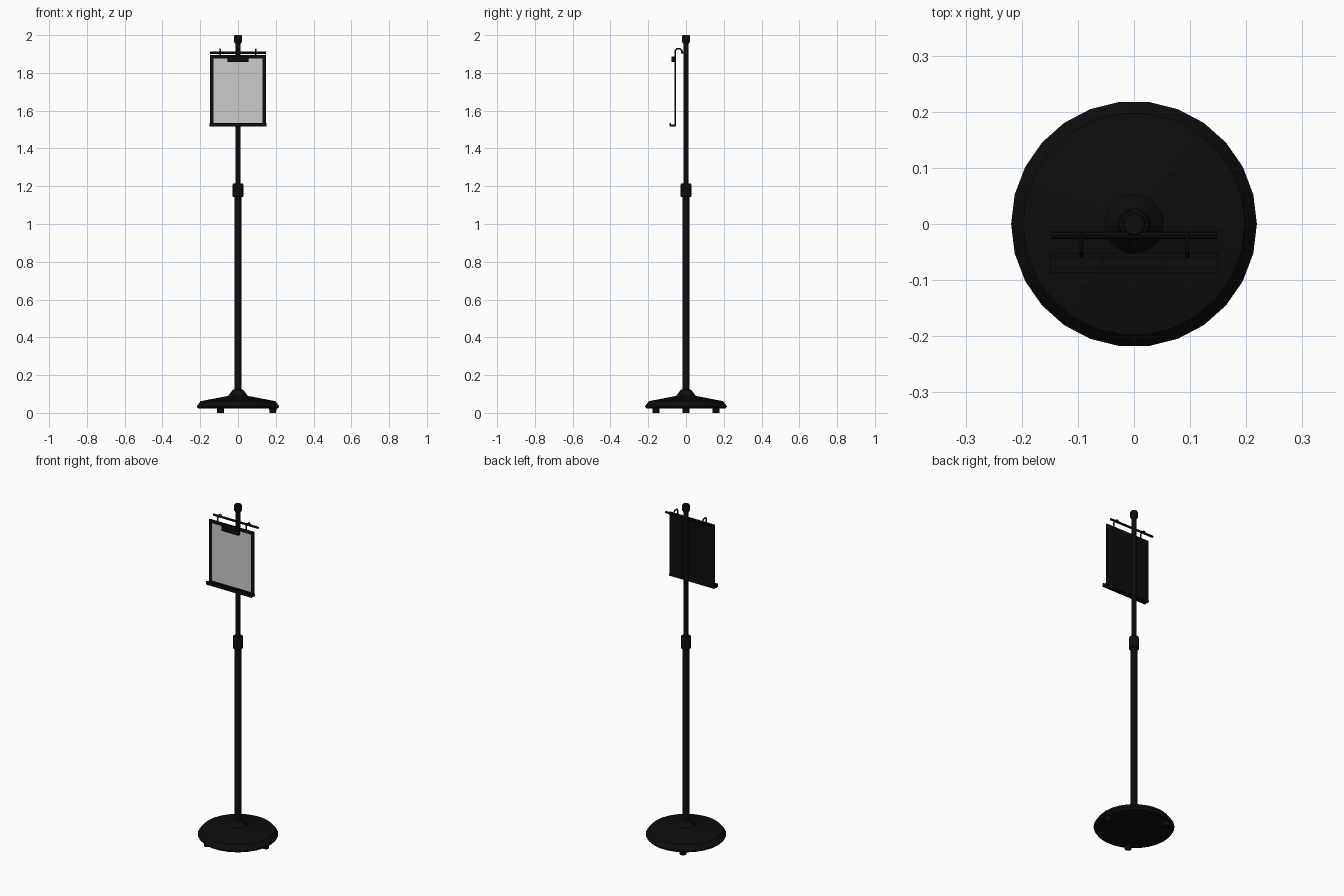
import bpy, bmesh
from math import cos, sin, pi, radians

old = bpy.data.objects.get("Cube")
if old:
    bpy.data.objects.remove(old, do_unlink=True)


def material(name, value):
    m = bpy.data.materials.new(name)
    m.use_nodes = True
    color = (value, value, value, 1)
    m.diffuse_color = color
    m.node_tree.nodes["Principled BSDF"].inputs["Base Color"].default_value = color
    return m


BLACK = material("black", 0.004)
PAPER = material("pale grey sheet", 0.6)


def smooth(ob):
    bpy.ops.object.select_all(action="DESELECT")
    ob.select_set(True)
    bpy.context.view_layer.objects.active = ob
    bpy.ops.object.shade_smooth_by_angle(angle=radians(30))


def finish(name, bm, mats=(BLACK,)):
    bmesh.ops.recalc_face_normals(bm, faces=bm.faces)
    me = bpy.data.meshes.new(name)
    bm.to_mesh(me)
    bm.free()
    for m in mats:
        me.materials.append(m)
    ob = bpy.data.objects.new(name, me)
    bpy.context.collection.objects.link(ob)
    return ob


def lathe(name, profile, sides=20, centre=(0, 0)):
    """Turn a (radius, height) profile about a vertical axis and cap both ends."""
    bm = bmesh.new()
    rings = []
    for r, z in profile:
        rings.append([bm.verts.new((centre[0] + r * cos(2 * pi * i / sides),
                                    centre[1] + r * sin(2 * pi * i / sides), z))
                      for i in range(sides)])
    for a, b in zip(rings, rings[1:]):
        for i in range(sides):
            j = (i + 1) % sides
            bm.faces.new((a[i], a[j], b[j], b[i]))
    bm.faces.new(rings[0])
    bm.faces.new(rings[-1])
    ob = finish(name, bm)
    smooth(ob)
    return ob


def box_mesh(x, y, z):
    """Box spanning the given (low, high) ranges."""
    bm = bmesh.new()
    bmesh.ops.create_cube(bm, size=1)
    for v in bm.verts:
        v.co = [lo + (c + 0.5) * (hi - lo) for c, (lo, hi) in zip(v.co, (x, y, z))]
    return bm


def rod(name, points, radius):
    """Round rod along a straight-sided path."""
    cu = bpy.data.curves.new(name, "CURVE")
    cu.dimensions = "3D"
    cu.bevel_depth = radius
    cu.bevel_resolution = 2
    cu.use_fill_caps = True
    sp = cu.splines.new("POLY")
    sp.points.add(len(points) - 1)
    for p, co in zip(sp.points, points):
        p.co = (*co, 1)
    cu.materials.append(BLACK)
    ob = bpy.data.objects.new(name, cu)
    bpy.context.collection.objects.link(ob)
    bpy.ops.object.select_all(action="DESELECT")
    ob.select_set(True)
    bpy.context.view_layer.objects.active = ob
    bpy.ops.object.convert(target="MESH")
    smooth(bpy.context.object)


# Weighted base and its three feet
lathe("base", [(0.21, 0.022), (0.219, 0.034), (0.198, 0.062), (0.052, 0.09),
               (0.046, 0.098), (0.028, 0.122), (0.018, 0.124)], sides=26)
for n in range(3):
    a = n * 2 * pi / 3
    lathe(f"foot_{n + 1}", [(0.018, 0), (0.019, 0.025)], 16,
          (0.184 * cos(a), 0.184 * sin(a)))

# Telescopic pole
lathe("lower_pole", [(0.018, 0.11), (0.018, 1.16)])
lathe("height_collar", [(0.025, 1.143), (0.028, 1.147), (0.028, 1.21), (0.025, 1.215)])
lathe("upper_pole", [(0.0125, 1.2), (0.0125, 1.98)])
lathe("top_cap", [(0.015, 1.955), (0.021, 1.966), (0.021, 1.994), (0.018, 2.0)])

# Display board with the sheet set into its front face
bm = box_mesh((-0.147, 0.147), (-0.061, -0.053), (1.516, 1.895))
bm.faces.ensure_lookup_table()
front = min(bm.faces, key=lambda f: f.calc_center_median().y)
bmesh.ops.inset_region(bm, faces=[front], thickness=0.026)
front.material_index = 1
finish("display_board", bm, (BLACK, PAPER))

# Tray with a front lip, and the paper clip
finish("tray", box_mesh((-0.15, 0.15), (-0.087, -0.053), (1.515, 1.526)))
finish("tray_lip", box_mesh((-0.15, 0.15), (-0.087, -0.079), (1.515, 1.534)))
finish("clip", box_mesh((-0.056, 0.056), (-0.077, -0.06), (1.857, 1.886)))

# Hanging bar and the two hooks over it
rod("hanging_bar", [(-0.148, -0.02, 1.907), (0.148, -0.02, 1.907)], 0.0065)
for side, x in (("left", 0.095), ("right", -0.095)):
    rod(f"{side}_hook", [(x, -0.056, 1.88), (x, -0.056, 1.919), (x, -0.05, 1.927),
                         (x, -0.032, 1.927), (x, -0.025, 1.922), (x, -0.02, 1.912)], 0.004)
